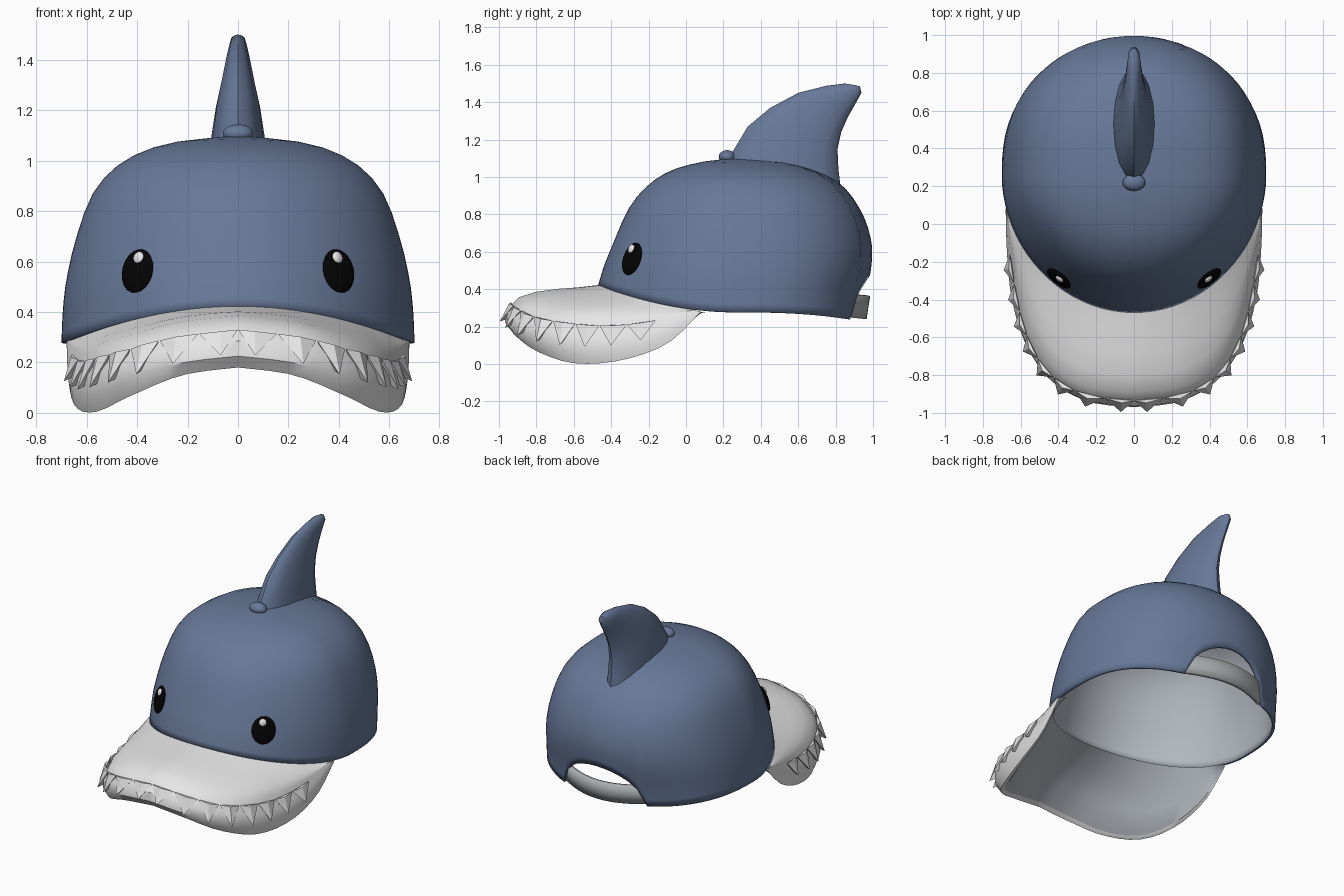
import bpy, bmesh
from math import sin, cos, pi, sqrt
from mathutils import Vector, Matrix

if "Cube" in bpy.data.objects:
    bpy.data.objects.remove(bpy.data.objects["Cube"])


def material(name, r, g, b):
    m = bpy.data.materials.new(name)
    m.use_nodes = True
    m.diffuse_color = (r, g, b, 1)
    m.node_tree.nodes["Principled BSDF"].inputs["Base Color"].default_value = (r, g, b, 1)
    return m


BLUE = material("slate_blue", .135, .19, .315)
WHITE = material("off_white", .79, .79, .79)
LINING = material("lining_grey", .45, .48, .53)
STRAP = material("strap_grey", .42, .44, .46)
BLACK = material("eye_black", .001, .001, .001)
GLINT = material("eye_glint", 1, 1, 1)


def sample(points, t):
    """Smooth curve through the points, t from 0 to 1."""
    n = len(points) - 1
    f = min(max(t, 0), 1) * n
    i = min(int(f), n - 1)
    f -= i
    p = [Vector(points[min(max(i + k, 0), n)]) for k in (-1, 0, 1, 2)]
    return (p[1] + (p[2] - p[0]) * f / 2
            + (p[0] * 2 - p[1] * 5 + p[2] * 4 - p[3]) * f * f / 2
            + (p[1] * 3 - p[0] - p[2] * 3 + p[3]) * f ** 3 / 2)


def finish(bm, name, mats, angle=40):
    me = bpy.data.meshes.new(name)
    bm.to_mesh(me)
    bm.free()
    for m in mats:
        me.materials.append(m)
    ob = bpy.data.objects.new(name, me)
    bpy.context.collection.objects.link(ob)
    bpy.ops.object.select_all(action='DESELECT')
    ob.select_set(True)
    bpy.context.view_layer.objects.active = ob
    if angle:
        bpy.ops.object.shade_smooth_by_angle(angle=angle * pi / 180)
    return ob


def loft(name, rows, mats, closed=False, rule=None):
    """Skin a grid of point rows; rule(row) picks the material."""
    bm = bmesh.new()
    grid = [[bm.verts.new(p) for p in row] for row in rows]
    n = len(rows[0])
    for j in range(len(rows) - 1):
        for i in range(n if closed else n - 1):
            k = (i + 1) % n
            f = bm.faces.new((grid[j][i], grid[j][k], grid[j + 1][k], grid[j + 1][i]))
            f.material_index = rule(j) if rule else 0
    bmesh.ops.remove_doubles(bm, verts=bm.verts, dist=.0005)
    return finish(bm, name, mats)


# Crown: front, side and back profiles (radius, height) blended by angle
FRONT = [(.72, .42), (.69, .52), (.65, .62), (.56, .825), (.46, .95), (.335, 1.033), (.17, 1.08), (0, 1.1)]
SIDE = [(.7, .277), (.695, .4), (.68, .53), (.64, .7), (.57, .88), (.45, 1), (.27, 1.07), (0, 1.1)]
BACK = [(.685, .228), (.705, .36), (.738, .5), (.742, .65), (.685, .82), (.56, .975), (.33, 1.07), (0, 1.1)]
MID_Y = .25


def dome(a, t):
    c = cos(a)
    p, q = sample(FRONT if c > 0 else BACK, t), sample(SIDE, t)
    reach = c ** 1.06 if c > 0 else -abs(c) ** .76
    return Vector((q.x * sin(a), MID_Y - p.x * reach, p.y * c * c + q.y * (1 - c * c)))


GAP = .455  # half angle of the rear opening


def rim_start(a):
    b = abs(a - pi) / GAP
    return .26 * sqrt(1 - b * b) if b < 1 else 0


SEG, LEVELS = 80, 16
angles = [2 * pi * i / SEG for i in range(SEG)]
rows = []
for j in range(LEVELS + 1):
    rows.append([dome(a, rim_start(a) + (1 - rim_start(a)) * j / LEVELS) for a in angles])
crown = loft("crown", rows, [BLUE, LINING], closed=True)
shell = crown.modifiers.new("lining", 'SOLIDIFY')
shell.thickness = .02
shell.offset = -1
shell.material_offset = 1

# Rear strap across the opening, its ends tucked inside the crown
spread = [pi + GAP * 1.08 * (i / 8 - 1) for i in range(17)]


def strap_point(a, t):
    p = dome(a, t)
    k = .985 + .06 * max(0, cos((a - pi) / GAP * 1.5))
    return Vector((p.x * .985, MID_Y + (p.y - MID_Y) * k, p.z + .012))


strap = loft("rear_strap", [[strap_point(a, t) for a in spread] for t in (0, .07, .135)], [STRAP])
strap.modifiers.new("thickness", 'SOLIDIFY').thickness = .03

# Brim: crease and lower edge, half curves from the centre outward
CREASE = [(0, -.92, .33), (.25, -.89, .3), (.43, -.79, .25), (.54, -.62, .22),
          (.6, -.42, .205), (.64, -.18, .23), (.67, .04, .29)]
LOWER = [(0, -.93, .18), (.22, -.91, .15), (.42, -.8, .07), (.56, -.6, .005),
         (.64, -.35, .02), (.67, -.1, .11), (.68, .08, .28)]


def edge(points, s):
    p = sample(points, abs(s))
    return Vector((p.x if s > 0 else -p.x, p.y, p.z))


def outward(s):
    d = edge(CREASE, min(s + .02, 1)) - edge(CREASE, max(s - .02, -1))
    return Vector((d.y, -d.x, 0)).normalized()


def brim_section(s):
    c, low = edge(CREASE, s), edge(LOWER, s)
    rim = dome(s * 1.34, 0)
    joint = Vector((rim.x * .98, rim.y + .012, rim.z + .004))
    inside = Vector((rim.x * .95, MID_Y + (rim.y - MID_Y) * .95, rim.z - .008))
    fade = 1 - abs(s) ** 4
    out = outward(s) * fade
    up = Vector((0, 0, fade))
    inner = low - out * .03 + up * .015
    under = [inside] + [inside.lerp(inner, f) + up * h for f, h in ((.35, .02), (.7, .025), (1, 0))]
    bulge = out * (.042 - .02 * abs(s))
    lip = [low, low.lerp(c, .3) + bulge, low.lerp(c, .7) + bulge, c]
    top = [c.lerp(joint, f) + up * h for f, h in ((.06, .022), (.25, .032), (.5, .025), (.75, .01), (1, 0))]
    return under + lip + top


sections = [brim_section(i / 20 - 1) for i in range(41)]
loft("brim", list(zip(*sections)), [WHITE, LINING], rule=lambda j: 1 if j < 3 else 0)

# Teeth: a zigzag of flat wedges hanging from the crease
HALF = .053
bm = bmesh.new()
for side in (-1, 1):
    for k in range(8):
        s = side * HALF * (2 * k + 1)
        mid, out = edge(CREASE, s), outward(s)
        left, right = edge(CREASE, s - HALF), edge(CREASE, s + HALF)
        drop = Vector((0, 0, -.095 - .028 * sin(pi * k / 7)))
        pts = [left + out * .015, right + out * .015, mid + out * .032,
               mid + drop * .75, mid + out * (.08 - .003 * k) + drop]
        v = [bm.verts.new(p) for p in pts]
        for f in ((0, 4, 2), (2, 4, 1), (0, 3, 4), (4, 3, 1), (0, 2, 1), (0, 1, 3)):
            bm.faces.new([v[i] for i in f])
bmesh.ops.recalc_face_normals(bm, faces=bm.faces)
finish(bm, "teeth", [WHITE], angle=0)

# Fin: lens sections given by leading edge, trailing edge and half width
FIN = [(.21, 1.02, .83, .92, .118), (.24, 1.12, .815, 1.04, .108), (.33, 1.27, .81, 1.15, .088),
       (.45, 1.37, .83, 1.24, .067), (.6, 1.45, .865, 1.32, .05), (.75, 1.488, .905, 1.39, .038),
       (.85, 1.5, .938, 1.45, .03), (.91, 1.49, .93, 1.485, .012)]
rows = []
for fy, fz, by, bz, w in FIN:
    ring = []
    for i in range(16):
        a = 2 * pi * i / 16
        u = (1 - cos(a)) / 2
        ring.append(Vector((w * sin(a), fy + (by - fy) * u, fz + (bz - fz) * u)))
    rows.append(ring)
tip = sum(rows[-1], Vector()) / 16
rows.append([tip] * 16)
loft("dorsal_fin", rows, [BLUE], closed=True)


def ball(name, matrix, mat):
    bm = bmesh.new()
    bmesh.ops.create_uvsphere(bm, u_segments=20, v_segments=12, radius=1, matrix=matrix)
    return finish(bm, name, [mat])


# Top button
ball("top_button", Matrix.LocRotScale(Vector((0, .22, 1.108)), None, Vector((.06, .045, .036))), BLUE)

# Eyes set on the crown surface, each with a glint
for side, label in ((1, "left"), (-1, "right")):
    a, t = side * .615, .255
    spot = dome(a, t)
    up = (dome(a, t + .03) - dome(a, t - .03)).normalized() + Vector((0, 0, .1))
    across = (dome(a + .03, t) - dome(a - .03, t)).normalized()
    normal = across.cross(up).normalized()
    up = normal.cross(across)
    frame = Matrix((across, up, normal)).transposed().to_4x4()
    frame.translation = spot

    def placed(x, y, z, size):
        return frame @ Matrix.LocRotScale(Vector((x, y, z)), None, Vector(size))

    ball(label + "_eye", placed(0, 0, .006, (.076, .09, .02)), BLACK)
    ball(label + "_eye_glint", placed(-side * .012, .05, .02, (.024, .025, .012)), GLINT)
